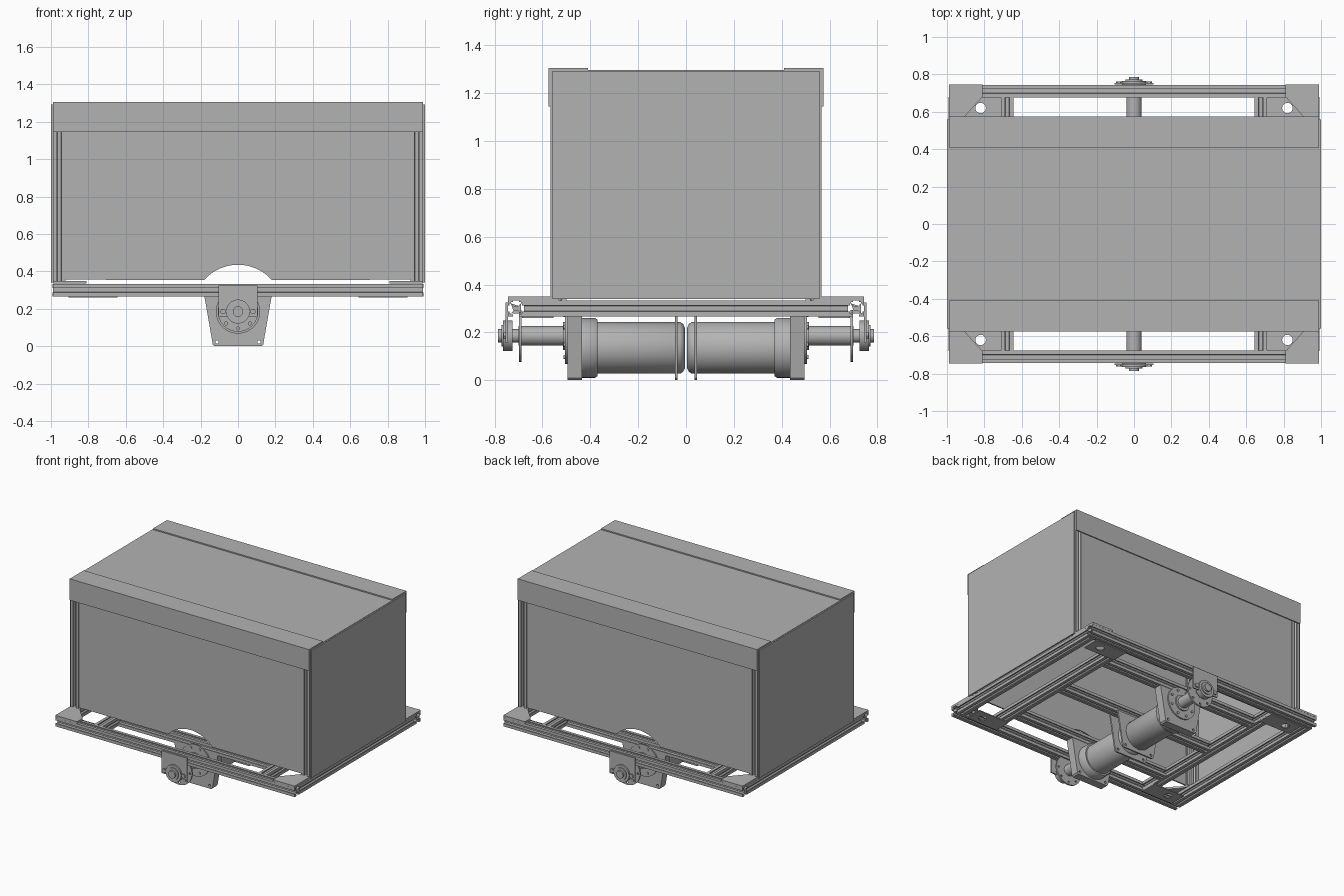
import bpy, bmesh, math
from math import sin, cos, pi, radians

if "Cube" in bpy.data.objects:
    bpy.data.objects.remove(bpy.data.objects["Cube"])

GREY = (0.45, 0.45, 0.45, 1)
metal = bpy.data.materials.new("plain grey")
metal.use_nodes = True
metal.diffuse_color = GREY
metal.node_tree.nodes["Principled BSDF"].inputs["Base Color"].default_value = GREY


def prism(name, pts, axis, a, b):
    """Extrude a 2D outline along an axis from a to b."""
    a, b = min(a, b), max(a, b)
    place = {"X": lambda u, v, t: (t, u, v),
             "Y": lambda u, v, t: (u, t, v),
             "Z": lambda u, v, t: (u, v, t)}[axis]
    bm = bmesh.new()
    face = bm.faces.new([bm.verts.new(place(u, v, a)) for u, v in pts])
    top = bmesh.ops.extrude_face_region(bm, geom=[face])
    shift = place(0, 0, b - a)
    verts = [e for e in top["geom"] if isinstance(e, bmesh.types.BMVert)]
    bmesh.ops.translate(bm, verts=verts, vec=shift)
    bmesh.ops.recalc_face_normals(bm, faces=bm.faces)
    mesh = bpy.data.meshes.new(name)
    bm.to_mesh(mesh)
    bm.free()
    mesh.materials.append(metal)
    obj = bpy.data.objects.new(name, mesh)
    bpy.context.collection.objects.link(obj)
    return obj


def box(name, x, y, z):
    return prism(name, [(x[0], y[0]), (x[1], y[0]), (x[1], y[1]), (x[0], y[1])], "Z", *z)


def smooth(obj):
    bpy.ops.object.select_all(action="DESELECT")
    obj.select_set(True)
    bpy.context.view_layer.objects.active = obj
    bpy.ops.object.shade_smooth_by_angle(angle=radians(35))


def circle(cx, cy, r, n):
    return [(cx + r * cos(2 * pi * i / n), cy + r * sin(2 * pi * i / n)) for i in range(n)]


def disc(name, z, r, y0, y1, x=0, n=48):
    obj = prism(name, circle(x, z, r, n), "Y", y0, y1)
    smooth(obj)
    return obj


def drill(obj, holes, axis, a, b):
    """Cut round holes (u, v, radius) through a plate."""
    for u, v, r in holes:
        cutter = prism("hole_cutter", circle(u, v, r, 20), axis, a, b)
        cutter.hide_render = True
        cutter.hide_viewport = True
        mod = obj.modifiers.new("hole", "BOOLEAN")
        mod.operation = "DIFFERENCE"
        mod.object = cutter


H = 0.0335  # half width of the slotted rails


def slotted(cu, cv):
    """Square rail section with an undercut slot in every side."""
    quarter = [(H, -H), (H, -0.012), (0.026, -0.012), (0.026, -0.021),
               (0.020, -0.021), (0.010, -0.011), (0.010, 0.011), (0.020, 0.021),
               (0.026, 0.021), (0.026, 0.012), (H, 0.012)]
    out = []
    for k in range(4):
        c, s = round(cos(k * pi / 2)), round(sin(k * pi / 2))
        out += [(cu + c * u - s * v, cv + s * u + c * v) for u, v in quarter]
    return out


RZ = 0.30        # rail centre height
AX = 0.185       # shaft height
DRUM = 0.135     # drum axis height

# Base frame
for s, side in ((-1, "front"), (1, "back")):
    prism(side + "_rail", slotted(s * 0.711, RZ), "X", -0.99, 0.99)
    prism(side + "_bearer_rail", slotted(s * 0.465, RZ), "X", -0.645, 0.645)
for s, side in ((-1, "right"), (1, "left")):
    prism(side + "_end_rail", slotted(s * 0.957, RZ), "Y", -0.678, 0.678)
    prism(side + "_cross_rail", slotted(s * 0.678, RZ), "Y", -0.678, 0.678)
prism("centre_rail", slotted(0, RZ), "X", -0.645, 0.645)

# Corner plates and posts
for sx in (-1, 1):
    for sy in (-1, 1):
        gusset = [(0.99, 0.745), (0.81, 0.745), (0.81, 0.68), (0.905, 0.575),
                  (0.925, 0.53), (0.99, 0.53)]
        prism("corner_gusset", [(sx * x, sy * y) for x, y in gusset], "Z", 0.334, 0.349)
        foot = box("foot_plate", sorted((sx * 0.645, sx * 0.905)),
                   sorted((sy * 0.555, sy * 0.685)), (0.26, 0.267))
        drill(foot, [(sx * 0.82, sy * 0.62, 0.028)], "Z", 0.25, 0.28)
        prism("corner_post", slotted(sx * 0.956, sy * 0.533), "Z", 0.334, 1.285)

# Housing walls, the long ones with an arched cut-out at the foot
arch = [(0.2425 * sin(radians(a)), 0.1925 + 0.2425 * cos(radians(a)))
        for a in range(-48, 49, 4)]
wall = [(-0.925, 0.355)] + arch + [(0.925, 0.355), (0.925, 1.286), (-0.925, 1.286)]
for s, side in ((-1, "front"), (1, "back")):
    prism(side + "_wall", wall, "Y", s * 0.553, s * 0.563)
    lip = [(0.567, 1.145), (0.575, 1.145), (0.575, 1.305), (0.41, 1.305),
           (0.41, 1.295), (0.567, 1.295)]
    prism(side + "_lid_lip", [(s * y, z) for y, z in lip], "X", -0.99, 0.99)
for s, side in ((-1, "right"), (1, "left")):
    box(side + "_wall", sorted((s * 0.99, s * 1.0)), (-0.558, 0.558), (0.34, 1.293))
box("lid", (-0.99, 0.99), (-0.567, 0.567), (1.285, 1.296))


# Drive drums, hangers and shafts
def drum(name, s):
    profile = [(0.005, 0), (0.005, 0.085), (0.012, 0.100), (0.025, 0.108), (0.37, 0.108),
               (0.37, 0.118), (0.38, 0.125), (0.437, 0.125), (0.437, 0)]
    bm = bmesh.new()
    vs = [bm.verts.new((r, s * y, DRUM)) for y, r in profile]
    edges = [bm.edges.new(p) for p in zip(vs, vs[1:])]
    bmesh.ops.spin(bm, geom=vs + edges, cent=(0, 0, DRUM), axis=(0, 1, 0),
                   angle=2 * pi, steps=48)
    bmesh.ops.remove_doubles(bm, verts=bm.verts, dist=0.0002)
    bmesh.ops.recalc_face_normals(bm, faces=bm.faces)
    mesh = bpy.data.meshes.new(name)
    bm.to_mesh(mesh)
    bm.free()
    mesh.materials.append(metal)
    obj = bpy.data.objects.new(name, mesh)
    bpy.context.collection.objects.link(obj)
    smooth(obj)


hanger = [(-0.125, 0.0), (0.125, 0.0), (0.135, 0.01), (0.18, 0.268), (-0.18, 0.268),
          (-0.135, 0.01)]
corner_holes = [(x, 0.022, 0.009) for x in (-0.112, 0.112)]
for s, side in ((-1, "front"), (1, "back")):
    drum(side + "_drum", s)
    end = prism(side + "_drum_mount", hanger, "Y", s * 0.435, s * 0.495)
    drill(end, corner_holes, "Y", s * 0.42, s * 0.51)
    inner = prism(side + "_inner_hanger", hanger, "Y", s * 0.035, s * 0.046)
    drill(inner, corner_holes, "Y", s * 0.02, s * 0.06)
    disc(side + "_drum_flange", AX, 0.118, s * 0.495, s * 0.505)
    disc(side + "_shaft", AX, 0.041, s * 0.49, s * 0.70)
    disc(side + "_hub", AX, 0.058, s * 0.505, s * 0.515)
    # Flange screws
    for i in range(8):
        a = 2 * pi * (i + 0.5) / 8
        disc(side + "_flange_screw", AX + 0.095 * sin(a), 0.009, s * 0.505, s * 0.512,
             x=0.095 * cos(a), n=12)
    # Outer bearing
    plate = disc(side + "_shaft_disc", AX, 0.108, s * 0.688, s * 0.699)
    drill(plate, [(0.09 * cos(k * pi / 4), AX + 0.09 * sin(k * pi / 4), 0.008)
                  for k in range(4, 9)], "Y", s * 0.67, s * 0.72)
    box(side + "_bearing_bracket", (-0.105, 0.105), sorted((s * 0.745, s * 0.754)),
        (0.158, 0.325))
    disc(side + "_bearing_housing", AX, 0.064, s * 0.726, s * 0.765)
    disc(side + "_bearing_collar", AX, 0.045, s * 0.765, s * 0.772)
    disc(side + "_shaft_tip", AX, 0.028, s * 0.69, s * 0.785)
    for x in (-0.08, 0.08):
        disc(side + "_bearing_bolt", AX, 0.016, s * 0.752, s * 0.763, x=x, n=6)
